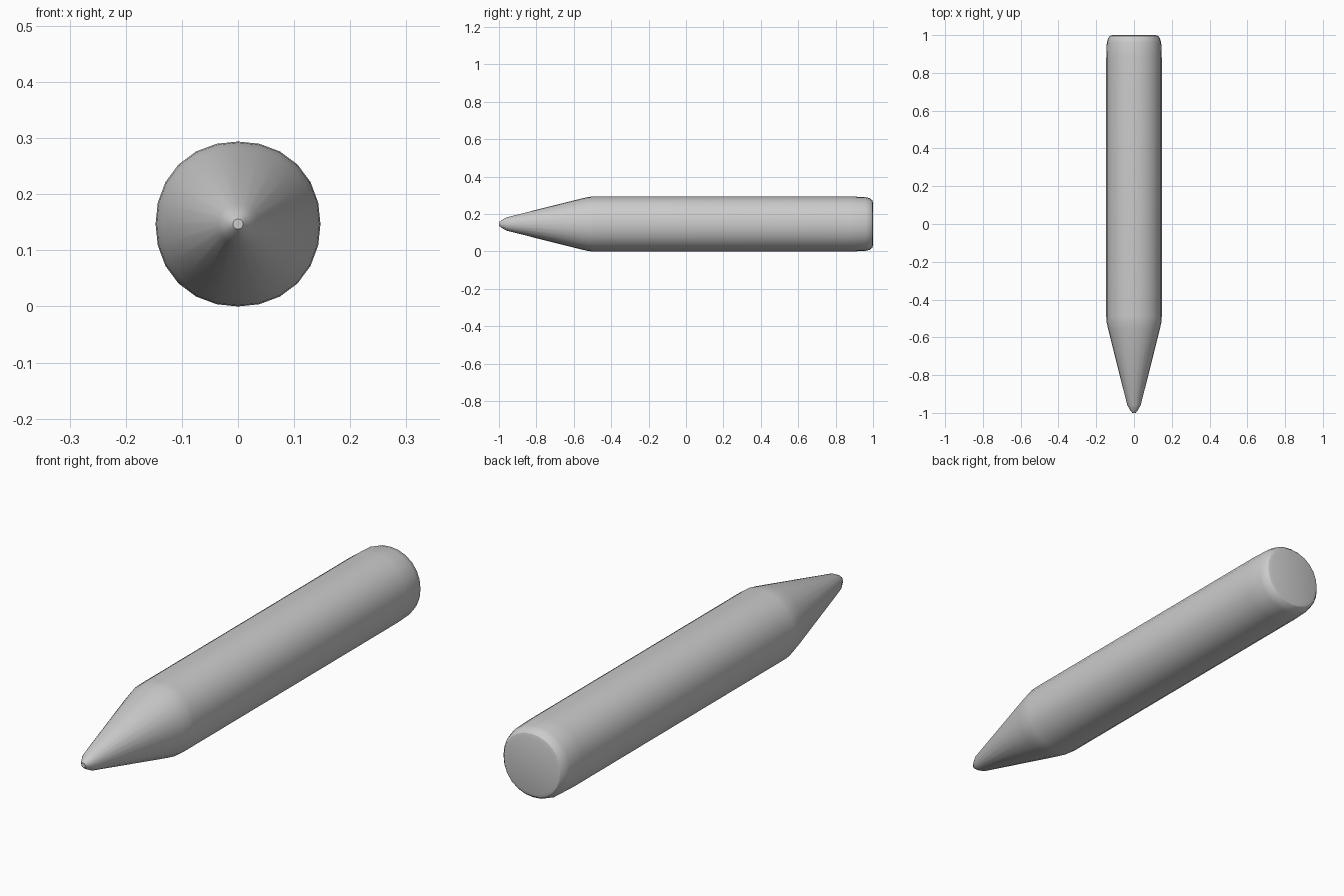
import bpy, bmesh, math

old = bpy.data.objects.get("Cube")
if old:
    bpy.data.objects.remove(old, do_unlink=True)

# Single plain grey
grey = bpy.data.materials.new("plain_grey")
grey.use_nodes = True
colour = (0.6, 0.6, 0.6, 1)
grey.diffuse_color = colour
grey.node_tree.nodes["Principled BSDF"].inputs["Base Color"].default_value = colour

SIDES = 24
RADIUS = 0.147


def soft_round(angle, r, power=2.12):
    """Point on a slightly squared circle."""
    c, s = math.cos(angle), math.sin(angle)
    k = (abs(c) ** power + abs(s) ** power) ** (-1 / power)
    return c * k * r, s * k * r


# Lengthwise profile: (y, radius) from the blunt point to the flat back end
profile = [(-1.0, 0.009), (-0.985, 0.021), (-0.958, 0.036), (-0.6, 0.126),
           (-0.56, 0.136), (-0.52, 0.145), (-0.49, RADIUS), (0.88, RADIUS),
           (0.96, 0.144), (0.985, 0.137), (0.996, 0.127), (1.0, 0.113)]

bm = bmesh.new()
rings = []
for y, r in profile:
    ring = []
    for i in range(SIDES):
        x, z = soft_round(2 * math.pi * i / SIDES, r)
        ring.append(bm.verts.new((x, y, z + RADIUS)))
    rings.append(ring)

# Skin between rings, then close both ends
for a, b in zip(rings, rings[1:]):
    for i in range(SIDES):
        j = (i + 1) % SIDES
        bm.faces.new((a[i], a[j], b[j], b[i]))
bm.faces.new(rings[0])
bm.faces.new(rings[-1])
bmesh.ops.recalc_face_normals(bm, faces=bm.faces)

mesh = bpy.data.meshes.new("pointed_rod")
bm.to_mesh(mesh)
bm.free()
mesh.materials.append(grey)
rod = bpy.data.objects.new("pointed_rod", mesh)
bpy.context.collection.objects.link(rod)

# Smooth body with crisp edges at the ends
bpy.ops.object.select_all(action="DESELECT")
rod.select_set(True)
bpy.context.view_layer.objects.active = rod
bpy.ops.object.shade_smooth_by_angle(angle=math.radians(30))
